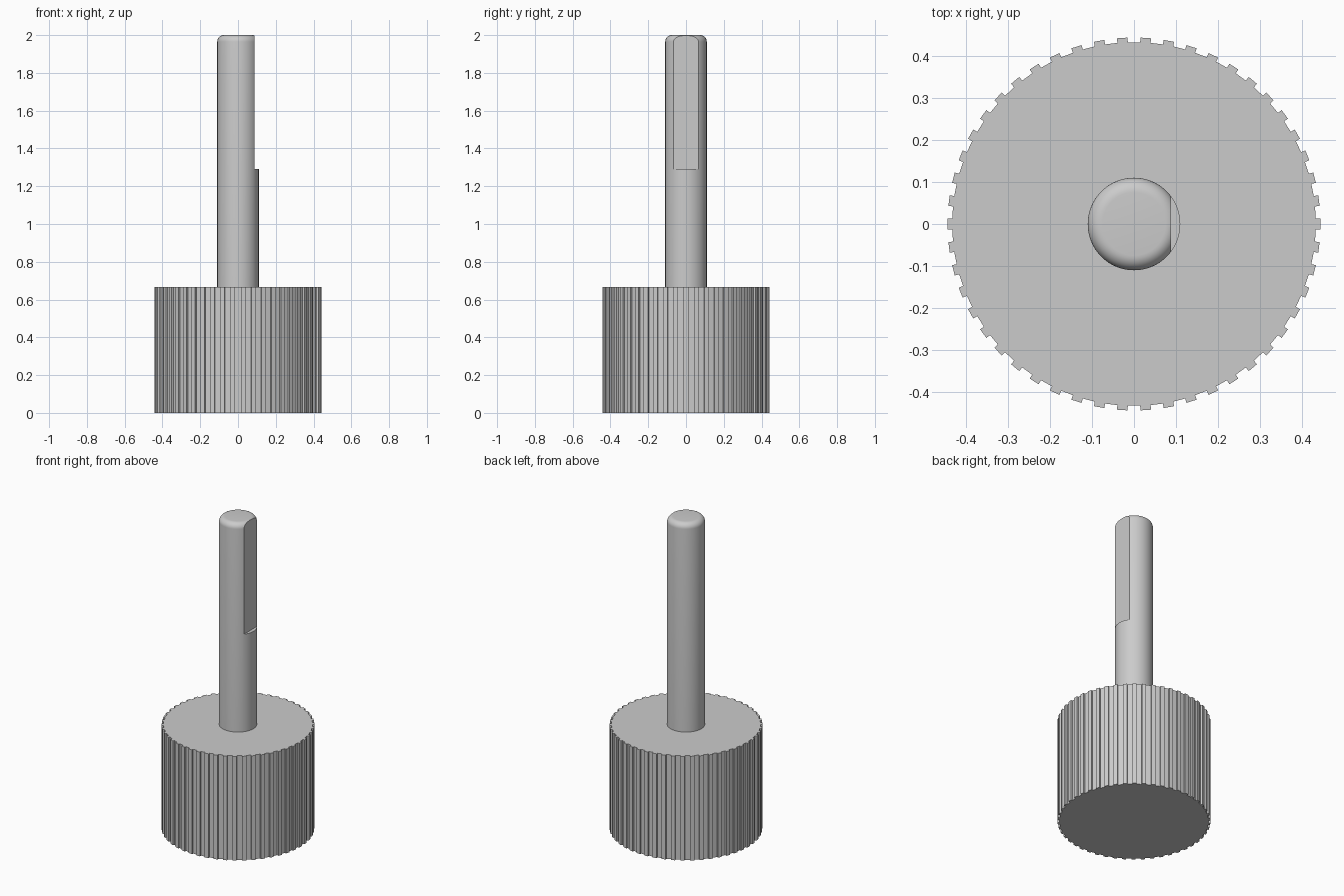
import bpy, bmesh, math

if "Cube" in bpy.data.objects:
    bpy.data.objects.remove(bpy.data.objects["Cube"])

grey = bpy.data.materials.new("plain grey")
grey.diffuse_color = (0.6, 0.6, 0.6, 1)
grey.use_nodes = True
grey.node_tree.nodes["Principled BSDF"].inputs["Base Color"].default_value = grey.diffuse_color


def make_object(name, bm):
    bmesh.ops.recalc_face_normals(bm, faces=bm.faces)
    mesh = bpy.data.meshes.new(name)
    bm.to_mesh(mesh)
    bm.free()
    mesh.materials.append(grey)
    ob = bpy.data.objects.new(name, mesh)
    bpy.context.collection.objects.link(ob)
    return ob


def activate(ob):
    bpy.ops.object.select_all(action='DESELECT')
    ob.select_set(True)
    bpy.context.view_layer.objects.active = ob


# Knurled cap: 50 straight-sided ribs around a drum, extruded upwards
TEETH, R_IN, R_OUT, HALF, CAP_H = 50, 0.432, 0.443, 0.0125, 0.667
bm = bmesh.new()
ring = []
for i in range(TEETH):
    a = math.tau * i / TEETH
    for r, t in ((R_IN, -HALF), (R_OUT, -HALF), (R_OUT, HALF), (R_IN, HALF)):
        ring.append(bm.verts.new((r * math.cos(a) - t * math.sin(a),
                                  r * math.sin(a) + t * math.cos(a), 0)))
base = bm.faces.new(ring)
top = bmesh.ops.extrude_face_region(bm, geom=[base], use_keep_orig=True)
bmesh.ops.translate(bm, vec=(0, 0, CAP_H),
                    verts=[v for v in top["geom"] if isinstance(v, bmesh.types.BMVert)])
make_object("knurled_cap", bm)

# Round shaft with a filleted tip, spun from a profile
R, FILLET, TOP, SEGS = 0.11, 0.035, 2.0, 64
profile = [(R, CAP_H - 0.05)]
for k in range(9):
    a = math.pi / 2 * k / 8
    profile.append((R - FILLET + FILLET * math.cos(a), TOP - FILLET + FILLET * math.sin(a)))
bm = bmesh.new()
rings = [[bm.verts.new((r * math.cos(math.tau * s / SEGS), r * math.sin(math.tau * s / SEGS), z))
          for s in range(SEGS)] for r, z in profile]
for lo, hi in zip(rings, rings[1:]):
    for s in range(SEGS):
        n = (s + 1) % SEGS
        bm.faces.new((lo[s], lo[n], hi[n], hi[s]))
bm.faces.new(rings[0])
bm.faces.new(rings[-1])
shaft = make_object("shaft", bm)

# Flat milled on the upper +x side of the shaft
bm = bmesh.new()
bmesh.ops.create_cube(bm, size=1)
bmesh.ops.translate(bm, vec=(0.5 + 0.088, 0, 0.5 + 1.29), verts=bm.verts)
cutter = make_object("flat_cutter", bm)
cutter.hide_render = True
cut = shaft.modifiers.new("flat", 'BOOLEAN')
cut.operation = 'DIFFERENCE'
cut.solver = 'EXACT'
cut.object = cutter
activate(shaft)
bpy.ops.object.modifier_apply(modifier=cut.name)
bpy.data.objects.remove(cutter)
bpy.ops.object.shade_smooth_by_angle(angle=math.radians(20))
